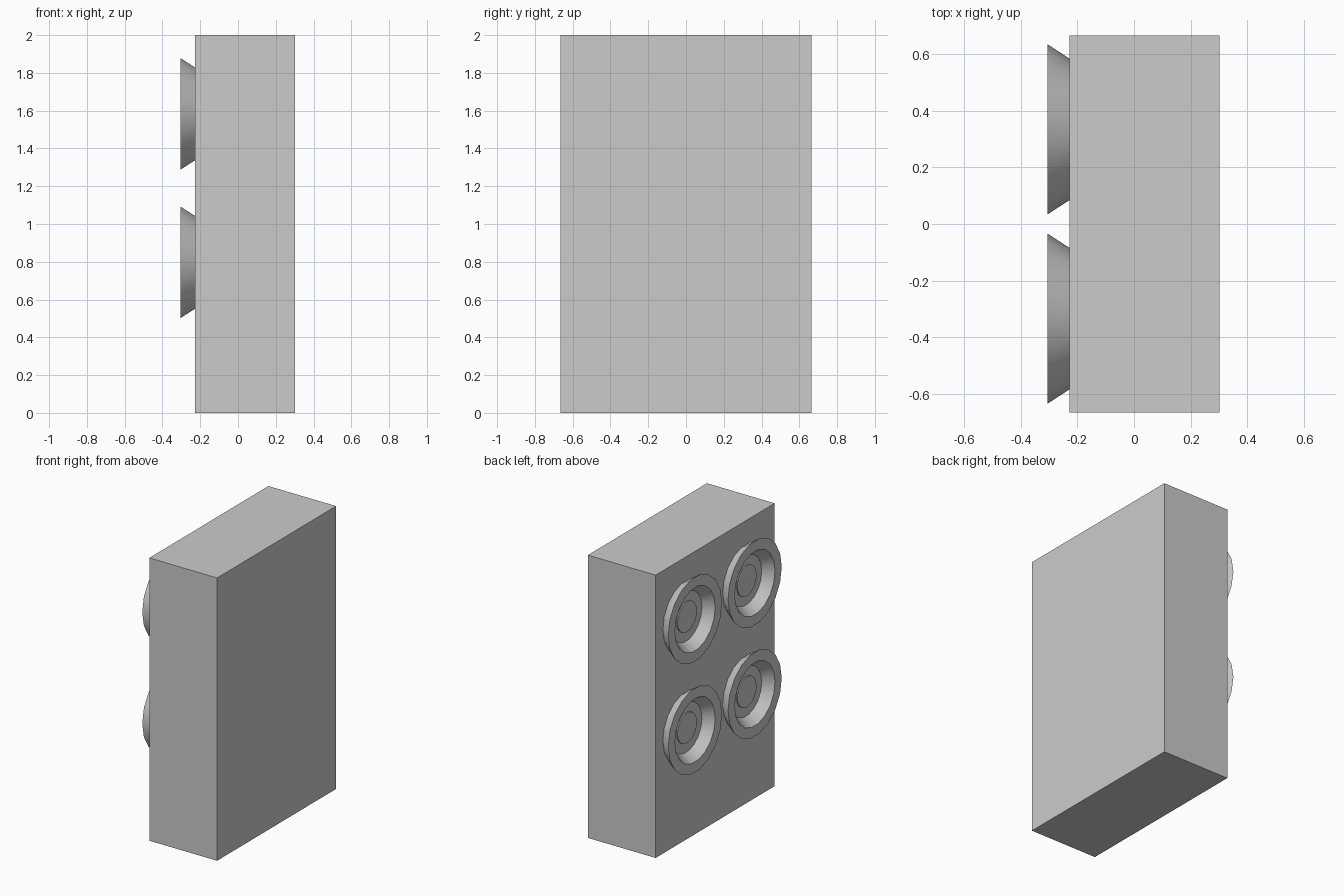
import bpy, bmesh, math
from mathutils import Vector

if "Cube" in bpy.data.objects:
    bpy.data.objects.remove(bpy.data.objects["Cube"])

SIDES = 18

def finish(bm, name, smooth=False):
    bmesh.ops.recalc_face_normals(bm, faces=bm.faces)
    mesh = bpy.data.meshes.new(name)
    bm.to_mesh(mesh)
    bm.free()
    obj = bpy.data.objects.new(name, mesh)
    bpy.context.collection.objects.link(obj)
    if smooth:
        bpy.ops.object.select_all(action='DESELECT')
        obj.select_set(True)
        bpy.context.view_layer.objects.active = obj
        bpy.ops.object.shade_smooth_by_angle(angle=math.radians(30))
    return obj

def lathe_x(name, profile, y, z):
    """Revolve (x, radius) points about an x-directed axis and cap the last ring."""
    bm = bmesh.new()
    rings = [[bm.verts.new((x, y + r * math.cos(2 * math.pi * i / SIDES),
                            z + r * math.sin(2 * math.pi * i / SIDES)))
              for i in range(SIDES)] for x, r in profile]
    for a, b in zip(rings, rings[1:]):
        for i in range(SIDES):
            j = (i + 1) % SIDES
            bm.faces.new((a[i], a[j], b[j], b[i]))
    bm.faces.new(rings[-1])
    bm.faces.new(rings[0])
    return finish(bm, name, True)

# Cabinet
bm = bmesh.new()
bmesh.ops.create_cube(bm, size=1)
for v in bm.verts:
    v.co = Vector((v.co.x * 0.53 + 0.037, v.co.y * 1.33, v.co.z * 2 + 1))
finish(bm, "cabinet")

# Four flared speaker rims, each with a recessed cone and a flat centre cap
rim = [(-0.228, 0.25), (-0.305, 0.30), (-0.305, 0.225), (-0.236, 0.175)]
cap = [(-0.234, 0.108), (-0.243, 0.108)]
for y in (-0.334, 0.334):
    for z in (0.797, 1.583):
        lathe_x("speaker_rim", rim, y, z)
        lathe_x("speaker_cap", cap, y, z)
